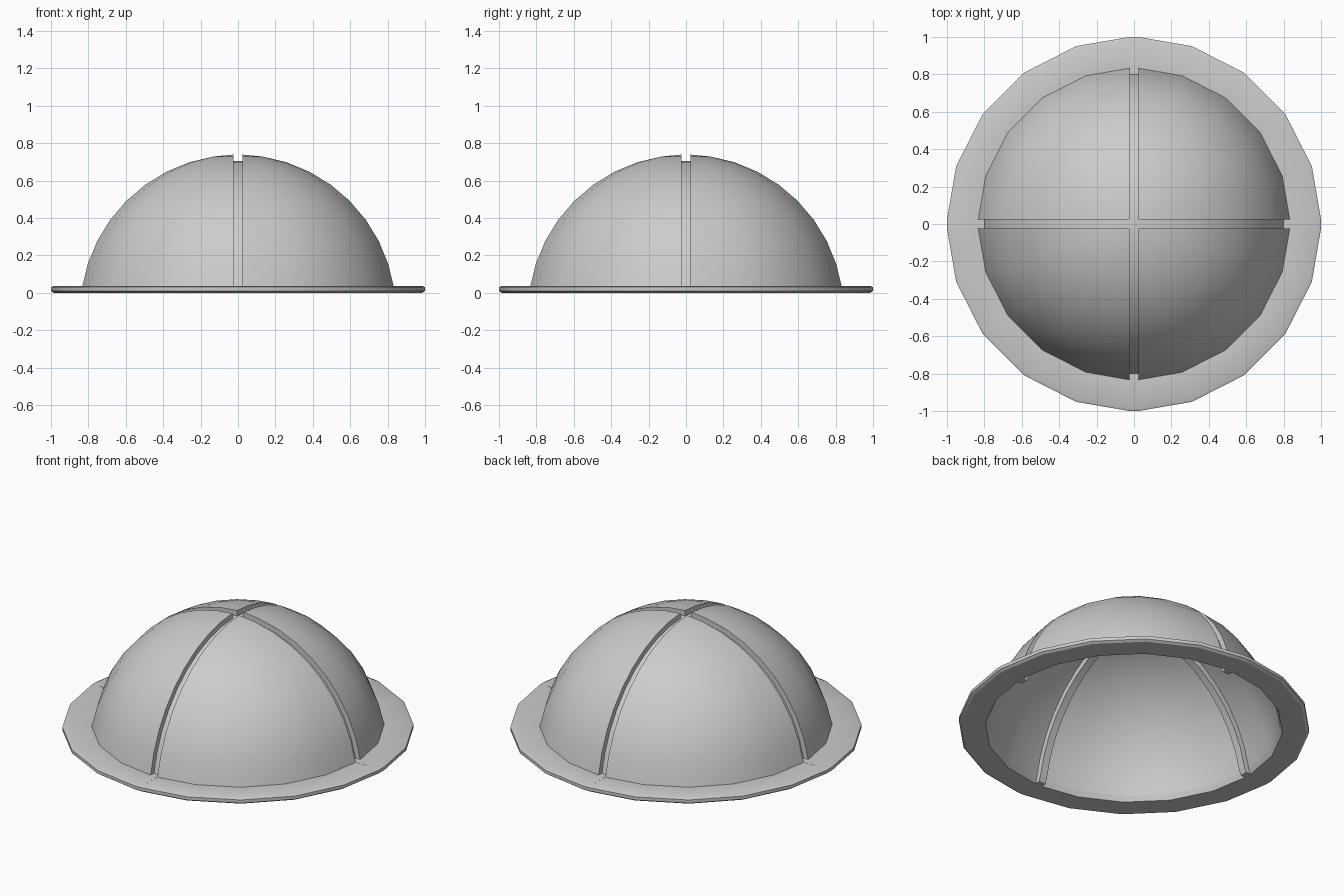
import bpy, bmesh
from math import sin, cos, radians

if "Cube" in bpy.data.objects:
    bpy.data.objects.remove(bpy.data.objects["Cube"])

R, CZ = 0.844, -0.105      # dome sphere radius and centre height
W, DEPTH = 0.0235, 0.033   # half width and depth of the grooves

bm = bmesh.new()


def quad(pts, sx, sy):
    vs = [bm.verts.new((x * sx, y * sy, z)) for x, y, z in pts]
    bm.faces.new(vs if sx * sy > 0 else vs[::-1])


# Columns of one quadrant: (azimuth, in groove, minimum x, minimum y)
columns = [(0, True, W, 0), (0, True, W, W)]
columns += [(a, False, W, W) for a in range(0, 91, 18)]
columns += [(90, True, W, W), (90, True, 0, W)]

# Dome rings, then the brim profile
rings = [("dome", t) for t in range(0, 73, 9)] + [("dome", 80.8)]
rings += [("brim", p) for p in ((0.985, 0.037), (1.0, 0.030), (1.0, 0.010),
                                (0.985, 0.0))]
rings += [("inner", None), ("dome", 80.8)]


def point(col, ring):
    az, groove, mx, my = col
    kind, v = ring
    rad = R - (DEPTH if groove else 0)
    if kind == "dome":
        r, z = rad * sin(radians(v)), CZ + rad * cos(radians(v))
        if v > 80:
            z = 0.032
    elif kind == "brim":
        r, z = v
    else:
        r, z = rad + 0.003, 0.0
    a = radians(az)
    return max(r * cos(a), mx), max(r * sin(a), my), z


for sx, sy in ((1, 1), (-1, 1), (-1, -1), (1, -1)):
    # Panels, groove walls and floors, brim
    for ra, rb in zip(rings, rings[1:]):
        for ca, cb in zip(columns, columns[1:]):
            quad([point(ca, ra), point(ca, rb), point(cb, rb), point(cb, ra)], sx, sy)
    # Floor of the groove crossing at the crown
    zt = CZ + R - DEPTH
    quad([(0, 0, zt), (W, 0, zt), (W, W, zt), (0, W, zt)], sx, sy)

bmesh.ops.remove_doubles(bm, verts=bm.verts, dist=0.0001)
bmesh.ops.dissolve_degenerate(bm, edges=bm.edges, dist=0.0001)

mesh = bpy.data.meshes.new("domed_hat")
bm.to_mesh(mesh)
bm.free()
hat = bpy.data.objects.new("domed_hat", mesh)
bpy.context.collection.objects.link(hat)
bpy.context.view_layer.objects.active = hat
hat.select_set(True)
bpy.ops.object.shade_smooth_by_angle(angle=radians(30))
